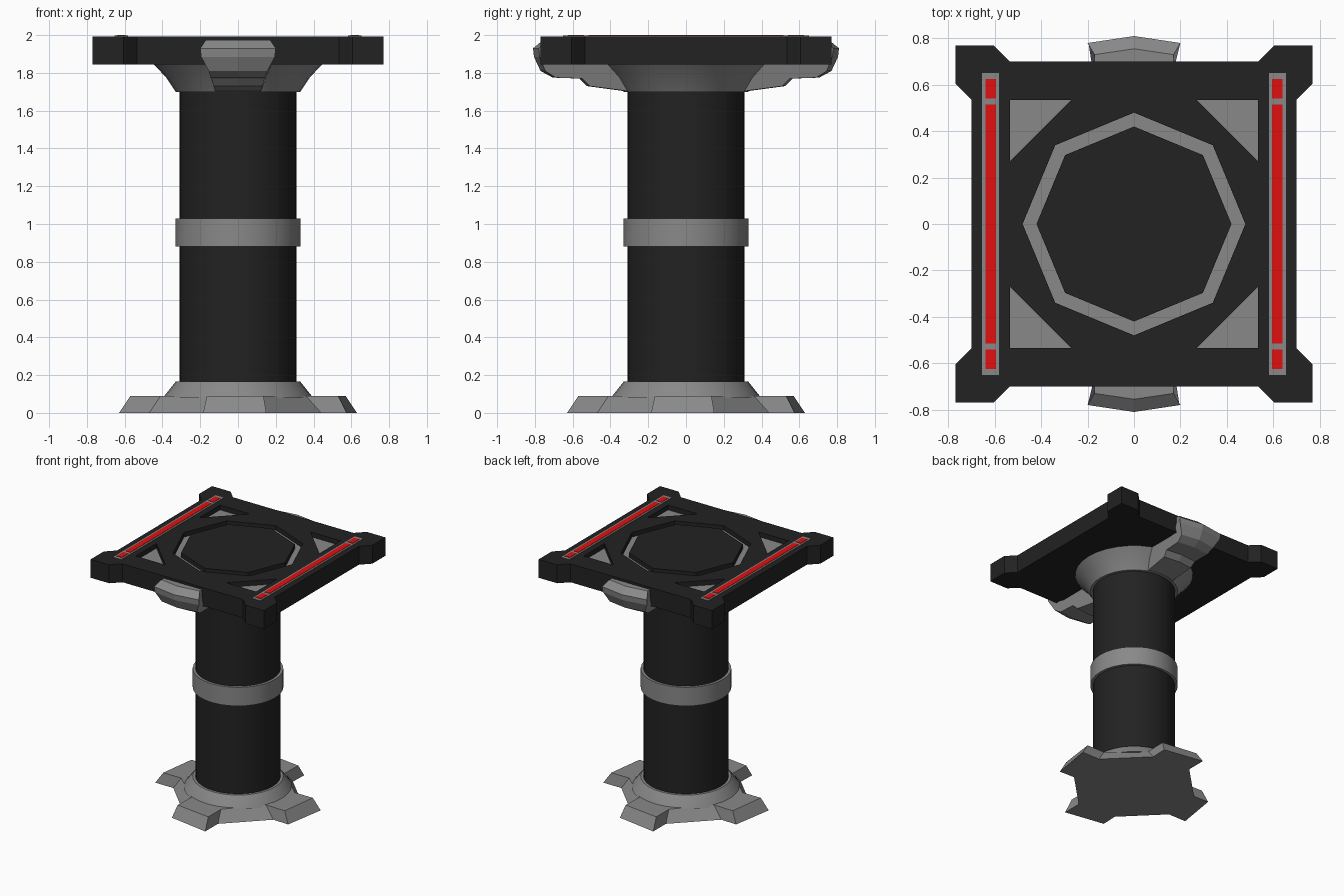
import bpy, bmesh, math

if "Cube" in bpy.data.objects:
    bpy.data.objects.remove(bpy.data.objects["Cube"])


def material(name, rgb):
    m = bpy.data.materials.new(name)
    m.diffuse_color = (*rgb, 1)
    m.use_nodes = True
    m.node_tree.nodes["Principled BSDF"].inputs["Base Color"].default_value = m.diffuse_color
    return m


DARK = material("dark_metal", (0.016, 0.016, 0.016))
RED = material("red_light", (0.75, 0.005, 0.005))
GREY = material("mid_grey", (0.25, 0.25, 0.25))


def loft(name, rings, mat=GREY, closed=False, smooth=False):
    """Skin equal-length rings of points; cap the ends or join them."""
    bm = bmesh.new()
    rows = [[bm.verts.new(p) for p in r] for r in rings]
    n = len(rows[0])
    pairs = list(zip(rows, rows[1:])) + ([(rows[-1], rows[0])] if closed else [])
    for a, b in pairs:
        for i in range(n):
            j = (i + 1) % n
            bm.faces.new((a[i], a[j], b[j], b[i]))
    if not closed:
        bm.faces.new(rows[0])
        bm.faces.new(rows[-1])
    bmesh.ops.recalc_face_normals(bm, faces=bm.faces)
    me = bpy.data.meshes.new(name)
    bm.to_mesh(me)
    bm.free()
    ob = bpy.data.objects.new(name, me)
    bpy.context.collection.objects.link(ob)
    if mat:
        me.materials.append(mat)
    if smooth:
        bpy.ops.object.select_all(action='DESELECT')
        ob.select_set(True)
        bpy.context.view_layer.objects.active = ob
        bpy.ops.object.shade_smooth_by_angle(angle=math.radians(28))
    return ob


def at(outline, z):
    return [(x, y, z) for x, y in outline]


def prism(name, outline, z0, z1, mat=GREY):
    return loft(name, [at(outline, z0), at(outline, z1)], mat)


def circle(r, n=32):
    return [(r * math.cos(i * math.tau / n), r * math.sin(i * math.tau / n)) for i in range(n)]


def turned(name, profile, mat=GREY):
    return loft(name, [at(circle(r), z) for r, z in profile], mat, smooth=True)


def four_turns(pts):
    """Repeat an outline section by quarter turns."""
    out = []
    for _ in range(4):
        out += pts
        pts = [(-y, x) for x, y in pts]
    return out


def rect(x, y0, y1, w):
    return [(x - w, y0), (x + w, y0), (x + w, y1), (x - w, y1)]


def octagon_ring(name, ro, ri, z0, z1):
    rings = [at(circle(r, 8), z) for r, z in ((ro, z0), (ro, z1), (ri, z1), (ri, z0))]
    return loft(name, rings, closed=True)


def cut(target, cutter):
    cutter.hide_render = True
    mod = target.modifiers.new("cut", 'BOOLEAN')
    mod.operation, mod.solver, mod.object = 'DIFFERENCE', 'EXACT', cutter
    cutter.data.materials.clear()
    cutter.data.materials.append(DARK)
    bpy.context.view_layer.objects.active = target
    bpy.ops.object.modifier_apply(modifier=mod.name)
    bpy.data.objects.remove(cutter)


# Foot: four slightly twisted lobes, tapering upward, and a sloped collar
foot_low = four_turns([(0.44, -0.18), (0.575, -0.185), (0.63, 0.15), (0.47, 0.15)])
foot_high = four_turns([(0.36, -0.16), (0.53, -0.165), (0.57, 0.135), (0.41, 0.135)])
loft("foot", [at(foot_low, 0), at(foot_high, 0.09)])
turned("foot_collar", [(0.395, 0.08), (0.39, 0.09), (0.33, 0.165)])

# Column, middle band and flared head
turned("column", [(0.31, 0.004), (0.31, 1.72)], DARK)
turned("column_band", [(0.33, 0.88), (0.33, 1.03)])
turned("column_head", [(0.33, 1.70), (0.38, 1.775), (0.45, 1.85)])

# Top plate with thick corners, octagonal groove and triangular pockets
corner = [(0.70, 0.535), (0.77, 0.605), (0.77, 0.77), (0.605, 0.77), (0.535, 0.70)]
plate = prism("top_plate", four_turns(corner), 1.845, 1.993, DARK)
cut(plate, octagon_ring("groove_cutter", 0.48, 0.42, 1.95, 2.05))
octagon_ring("groove_floor", 0.482, 0.418, 1.94, 1.955)
for sx in (-1, 1):
    for sy in (-1, 1):
        tri = [(sx * x, sy * y) for x, y in ((0.535, 0.535), (0.27, 0.535), (0.535, 0.27))]
        cut(plate, prism("pocket_cutter", tri, 1.95, 2.05))
        prism("pocket_floor", tri, 1.94, 1.955)

# Light strips: grey frame with three red segments
for sx in (-1, 1):
    x = sx * 0.618
    prism("strip_frame", rect(x, -0.65, 0.65, 0.036), 1.98, 1.997)
    for y0, y1 in ((-0.625, -0.54), (-0.515, 0.515), (0.54, 0.625)):
        prism("strip_light", rect(x, y0, y1, 0.023), 1.98, 2.0, RED)

# Ridged brackets from the column head to the plate edge: (edge y, ridge y, z, half width)
bracket = [(0.66, 0.66, 1.975, 0.17), (0.73, 0.755, 1.975, 0.17), (0.78, 0.81, 1.93, 0.20),
           (0.775, 0.805, 1.885, 0.195), (0.745, 0.77, 1.81, 0.155), (0.69, 0.705, 1.775, 0.145),
           (0.55, 0.565, 1.77, 0.14), (0.51, 0.525, 1.73, 0.13), (0.28, 0.30, 1.70, 0.12),
           (0.28, 0.28, 1.86, 0.17), (0.66, 0.66, 1.86, 0.17)]
for sy in (-1, 1):
    loft("bracket", [[(s * w, sy * (yr if s == 0 else ye), z) for ye, yr, z, w in bracket]
                     for s in (-1, 0, 1)])
